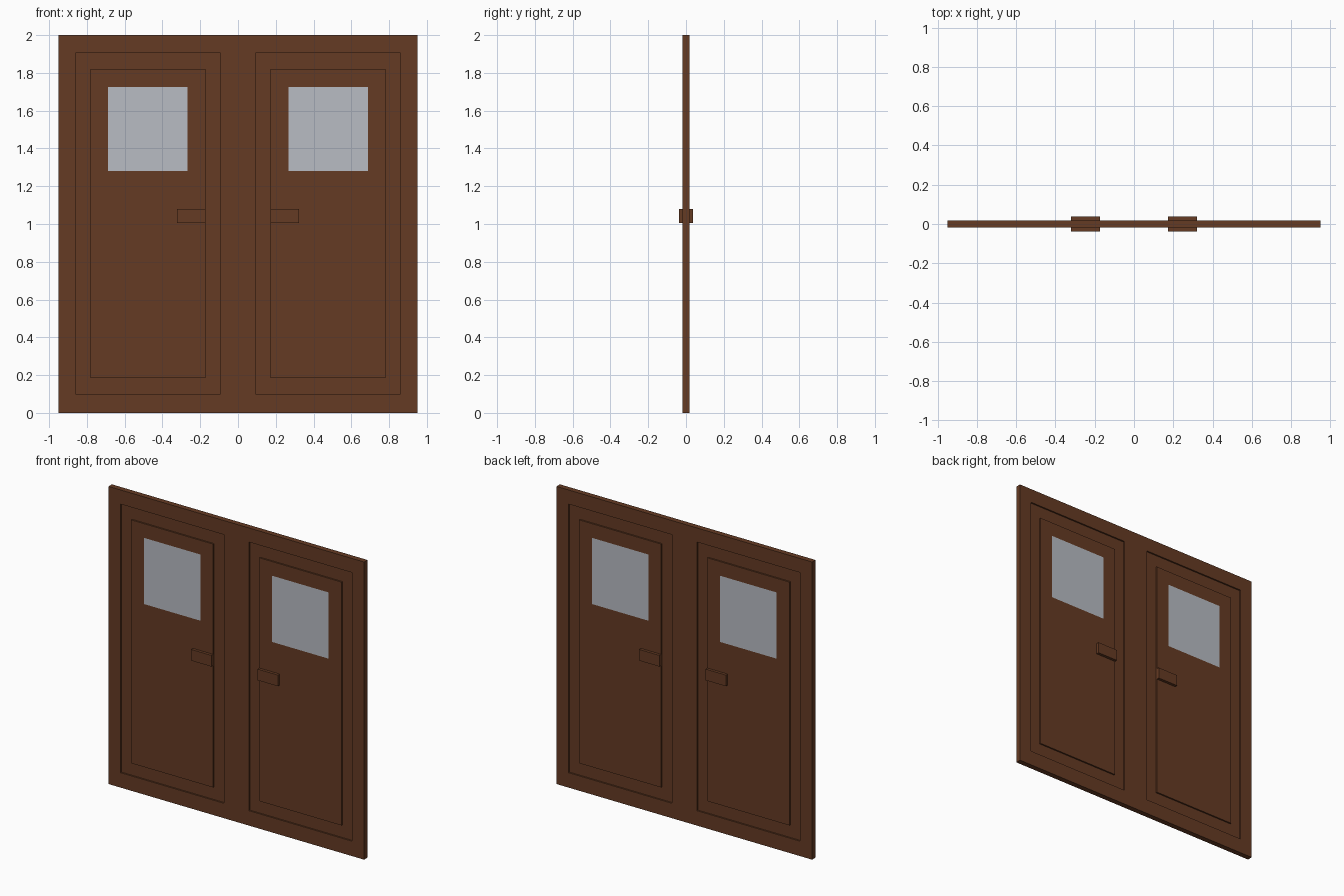
import bpy, bmesh

if "Cube" in bpy.data.objects:
    bpy.data.objects.remove(bpy.data.objects["Cube"])

def material(name, rgb):
    m = bpy.data.materials.new(name)
    m.diffuse_color = (*rgb, 1)
    m.use_nodes = True
    m.node_tree.nodes["Principled BSDF"].inputs["Base Color"].default_value = m.diffuse_color
    return m

wood = material("dark_brown_wood", (0.130, 0.043, 0.017))
glass = material("pale_grey_glass", (0.479, 0.503, 0.546))

T = 0.018        # half thickness of the doors
GROOVE = 0.01    # depth of the panel groove
OUTER = (0.093, 0.86, 0.10, 1.905)    # groove outside: x0, x1, z0, z1
INNER = (0.172, 0.782, 0.185, 1.82)   # groove inside
WINDOW = (0.267, 0.687, 1.28, 1.725)

bm = bmesh.new()

def corners(r, y, s):
    x0, x1, z0, z1 = r
    return [(s * x, y, z) for x, z in ((x0, z0), (x1, z0), (x1, z1), (x0, z1))]

def face(pts, mat=0):
    f = bm.faces.new([bm.verts.new(p) for p in pts])
    f.material_index = mat

def ring(a, b):
    for i in range(4):
        j = (i + 1) % 4
        face([a[i], a[j], b[j], b[i]])

xs = [-0.95, -OUTER[1], -OUTER[0], OUTER[0], OUTER[1], 0.95]
zs = [0, OUTER[2], OUTER[3], 2]
for y in (-T, T):
    low = y * (T - GROOVE) / T
    # surrounding frame
    for i in range(5):
        for k in range(3):
            if not (k == 1 and i in (1, 3)):
                face(corners((xs[i], xs[i + 1], zs[k], zs[k + 1]), y, 1))
    # grooved panel with flush window, mirrored
    for s in (-1, 1):
        loops = [corners(OUTER, y, s), corners(OUTER, low, s), corners(INNER, low, s),
                 corners(INNER, y, s), corners(WINDOW, y, s)]
        for a, b in zip(loops, loops[1:]):
            ring(a, b)
        face(loops[-1], 1)
# edges all round
for i in range(5):
    for z in (0, 2):
        face([(xs[i], -T, z), (xs[i + 1], -T, z), (xs[i + 1], T, z), (xs[i], T, z)])
for k in range(3):
    for x in (-0.95, 0.95):
        face([(x, -T, zs[k]), (x, -T, zs[k + 1]), (x, T, zs[k + 1]), (x, T, zs[k])])
bmesh.ops.remove_doubles(bm, verts=bm.verts, dist=1e-5)
bmesh.ops.recalc_face_normals(bm, faces=bm.faces)
me = bpy.data.meshes.new("double_door")
bm.to_mesh(me)
bm.free()
me.materials.append(wood)
me.materials.append(glass)
bpy.context.collection.objects.link(bpy.data.objects.new("double_door", me))

# handles on both faces of each door
for side, s in (("left", -1), ("right", 1)):
    for where, d in (("front", -1), ("back", 1)):
        bpy.ops.mesh.primitive_cube_add(size=1, location=(s * 0.247, d * 0.027, 1.042))
        h = bpy.context.object
        h.name = f"{side}_{where}_handle"
        h.scale = (0.15, 0.02, 0.075)
        h.data.materials.append(wood)
